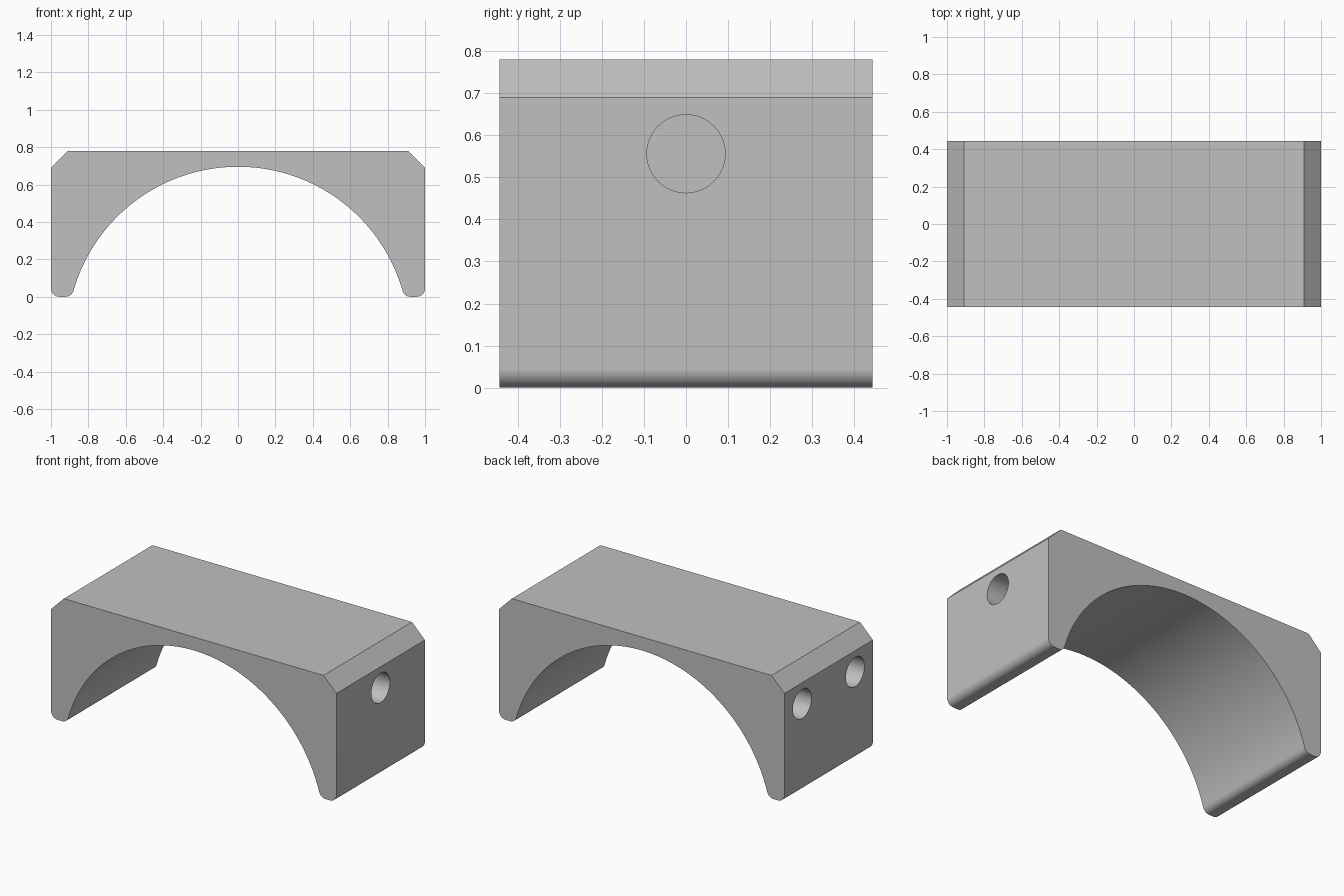
import bpy
import bmesh
from math import atan2, cos, pi, sin, sqrt
from mathutils import Matrix

cube = bpy.data.objects.get("Cube")
if cube:
    bpy.data.objects.remove(cube, do_unlink=True)

HALF_DEPTH = 0.443
HEIGHT, CHAMFER = 0.78, 0.09
ARCH_R, ARCH_Z = 0.915, -0.22
FILLET = 0.045
HOLE_R, HOLE_Z, HOLE_DEPTH = 0.093, 0.556, 0.25

grey = bpy.data.materials.new("light grey")
grey.use_nodes = True
colour = (0.527, 0.527, 0.527, 1)
grey.diffuse_color = colour
grey.node_tree.nodes["Principled BSDF"].inputs["Base Color"].default_value = colour


def arc(cx, cz, r, start, end, steps):
    angles = [start + (end - start) * i / steps for i in range(steps + 1)]
    return [(cx + r * cos(a), cz + r * sin(a)) for a in angles]


def add_object(name, bm):
    bmesh.ops.recalc_face_normals(bm, faces=bm.faces)
    mesh = bpy.data.meshes.new(name)
    bm.to_mesh(mesh)
    bm.free()
    mesh.materials.append(grey)
    obj = bpy.data.objects.new(name, mesh)
    bpy.context.collection.objects.link(obj)
    return obj


# Right half of the profile: top chamfer, outer wall, rounded foot
inner_x = sqrt((ARCH_R + FILLET) ** 2 - (FILLET - ARCH_Z) ** 2)
tangent = atan2(FILLET - ARCH_Z, inner_x)
side = [(1 - CHAMFER, HEIGHT), (1, HEIGHT - CHAMFER)]
side += arc(1 - FILLET, FILLET, FILLET, 0, -pi / 2, 8)
side += arc(inner_x, FILLET, FILLET, -pi / 2, tangent - pi, 8)

# Full outline: side, arch underside, mirrored side
arch = arc(0, ARCH_Z, ARCH_R, tangent, pi - tangent, 96)[1:-1]
outline = side + arch + [(-x, z) for x, z in reversed(side)]

bm = bmesh.new()
face = bm.faces.new([bm.verts.new((x, -HALF_DEPTH, z)) for x, z in outline])
extruded = bmesh.ops.extrude_face_region(bm, geom=[face])["geom"]
moved = [v for v in extruded if isinstance(v, bmesh.types.BMVert)]
bmesh.ops.translate(bm, verts=moved, vec=(0, 2 * HALF_DEPTH, 0))
# the start face is kept as the front cap
body = add_object("arch_block", bm)

# Blind holes: one on the +x wall, two on the -x wall
bm = bmesh.new()
for sign, y in ((1, 0), (-1, -0.265), (-1, 0.265)):
    place = Matrix.Translation((sign, y, HOLE_Z)) @ Matrix.Rotation(pi / 2, 4, "Y")
    bmesh.ops.create_cone(bm, cap_ends=True, segments=48, radius1=HOLE_R,
                          radius2=HOLE_R, depth=2 * HOLE_DEPTH, matrix=place)
cutter = add_object("hole_cutter", bm)
cutter.hide_render = True

cut = body.modifiers.new("side_holes", "BOOLEAN")
cut.operation = "DIFFERENCE"
cut.solver = "EXACT"
cut.object = cutter
bpy.ops.object.select_all(action="DESELECT")
body.select_set(True)
bpy.context.view_layer.objects.active = body
bpy.ops.object.modifier_apply(modifier=cut.name)
bpy.data.objects.remove(cutter, do_unlink=True)

# Smooth arch, feet and holes with crisp edges and flat walls
bpy.ops.object.shade_smooth_by_angle(angle=pi / 6)
weighted = body.modifiers.new("flat_walls", "WEIGHTED_NORMAL")
weighted.keep_sharp = True
